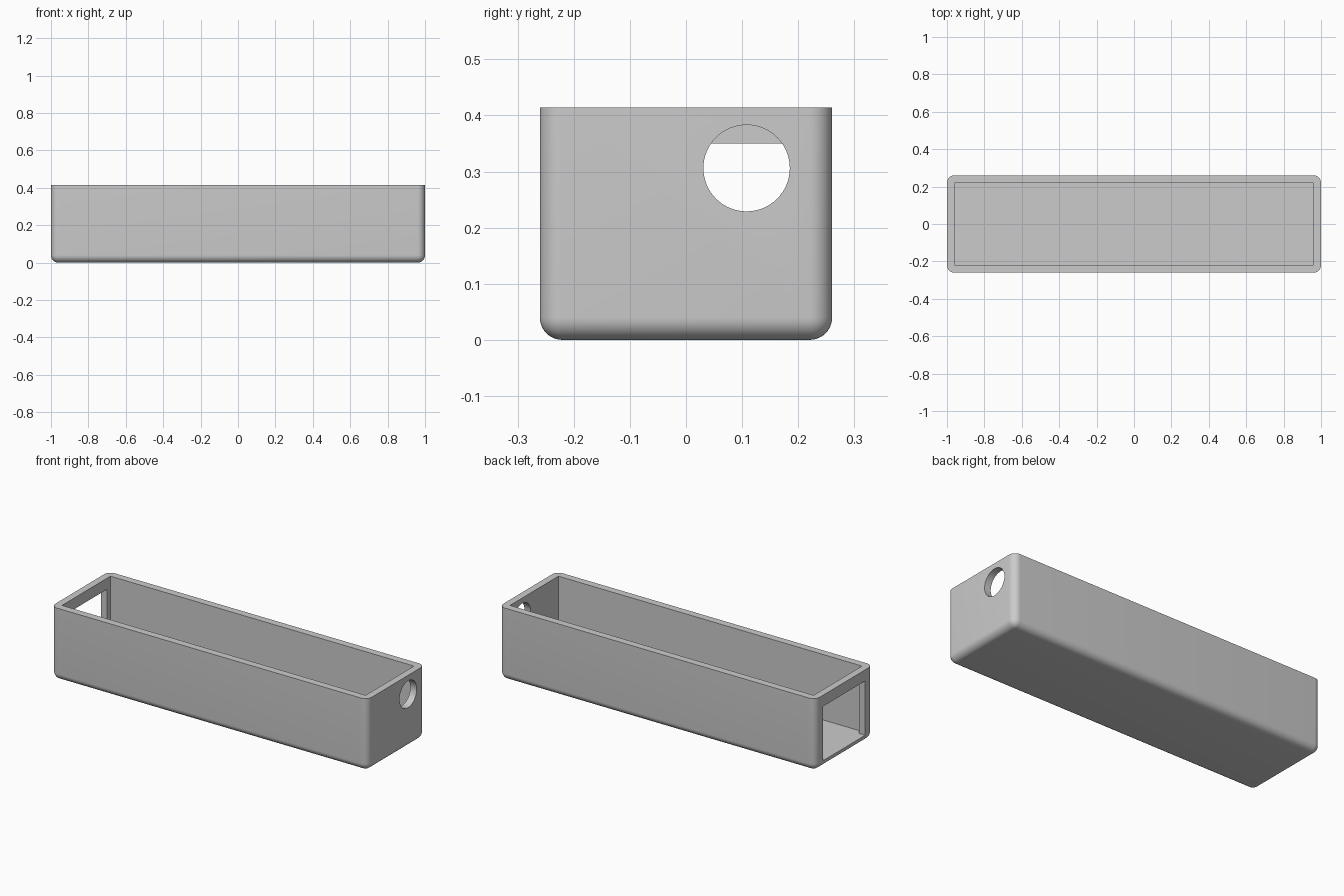
import bpy, bmesh, math
from mathutils import Matrix

old = bpy.data.objects.get("Cube")
if old:
    bpy.data.objects.remove(old)

LENGTH, WIDTH, HEIGHT = 2.0, 0.521, 0.414
WALL = 0.04

# Plain grey plastic
grey = bpy.data.materials.new("grey_plastic")
grey.use_nodes = True
grey.diffuse_color = (0.6, 0.6, 0.6, 1)
grey.node_tree.nodes["Principled BSDF"].inputs["Base Color"].default_value = (0.6, 0.6, 0.6, 1)


def add_object(name, bm):
    mesh = bpy.data.meshes.new(name)
    bm.to_mesh(mesh)
    bm.free()
    mesh.materials.append(grey)
    obj = bpy.data.objects.new(name, mesh)
    bpy.context.collection.objects.link(obj)
    return obj


def block(lo, hi):
    """Box between two opposite corners."""
    bm = bmesh.new()
    size = [b - a for a, b in zip(lo, hi)]
    mid = [(a + b) / 2 for a, b in zip(lo, hi)]
    bmesh.ops.create_cube(bm, size=1, matrix=Matrix.Translation(mid) @ Matrix.Diagonal((*size, 1)))
    return bm


# Tray body: every edge rounded except those of the flat rim
bm = block((-LENGTH / 2, -WIDTH / 2, 0), (LENGTH / 2, WIDTH / 2, HEIGHT))
rounded = [e for e in bm.edges if min(v.co.z for v in e.verts) < HEIGHT / 2]
bmesh.ops.bevel(bm, geom=rounded, offset=WALL, segments=10, profile=0.5, affect='EDGES')
tray = add_object("tray_body", bm)

# Cutters: inner cavity, end window and round cable hole
x_in, y_in = LENGTH / 2 - WALL, WIDTH / 2 - WALL - 0.002
cavity = add_object("cavity_cutter", block((-x_in, -y_in, WALL), (x_in, y_in, HEIGHT + 0.2)))
window = add_object("window_cutter", block((-1.2, -0.19, WALL), (-0.8, 0.19, 0.35)))
bm = bmesh.new()
bmesh.ops.create_cone(bm, cap_ends=True, segments=64, radius1=0.077, radius2=0.077, depth=0.4,
                      matrix=Matrix.Translation((1, 0.108, 0.306)) @ Matrix.Rotation(math.pi / 2, 4, 'Y'))
hole = add_object("hole_cutter", bm)

bpy.ops.object.select_all(action='DESELECT')
bpy.context.view_layer.objects.active = tray
tray.select_set(True)
for cutter in (cavity, window, hole):
    cutter.hide_render = True
    cut = tray.modifiers.new(cutter.name, 'BOOLEAN')
    cut.operation = 'DIFFERENCE'
    cut.solver = 'EXACT'
    cut.object = cutter
    bpy.ops.object.modifier_apply(modifier=cut.name)
    bpy.data.objects.remove(cutter)

bpy.ops.object.shade_smooth_by_angle(angle=math.radians(30))
